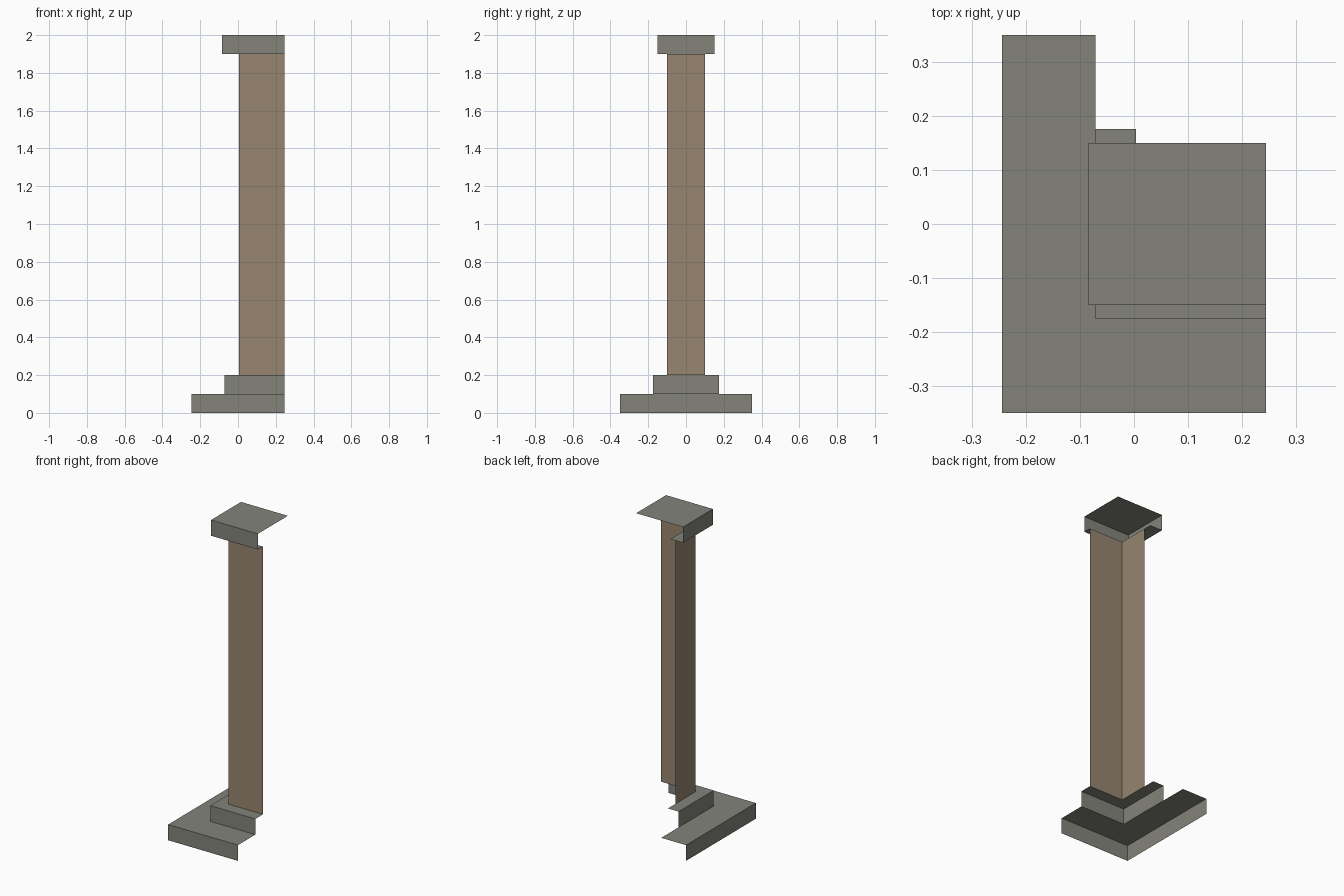
import bpy, bmesh

if "Cube" in bpy.data.objects:
    bpy.data.objects.remove(bpy.data.objects["Cube"])

XR = 0.245  # open right end shared by every part


def material(name, rgb):
    m = bpy.data.materials.new(name)
    m.diffuse_color = (*rgb, 1)
    m.use_nodes = True
    m.node_tree.nodes["Principled BSDF"].inputs["Base Color"].default_value = m.diffuse_color
    return m


stone = material("grey_stone", (0.230, 0.230, 0.198))
shaft = material("brown_stone", (0.308, 0.235, 0.160))


def flat(x0, x1, y0, y1, z, down=False):
    q = [(x0, y0, z), (x1, y0, z), (x1, y1, z), (x0, y1, z)]
    return q[::-1] if down else q


def walls(x, y, z0, z1):
    """Front and left walls only; the back and right stay open."""
    return [[(x, -y, z0), (XR, -y, z0), (XR, -y, z1), (x, -y, z1)],
            [(x, y, z0), (x, -y, z0), (x, -y, z1), (x, y, z1)]]


def ledge(x, y, xi, yi, z, down=False):
    """L-shaped ledge between an outer corner and an inner corner."""
    return [flat(x, xi, -y, -yi, z, down), flat(xi, XR, -y, -yi, z, down),
            flat(x, xi, -yi, y, z, down)]


def build(name, quads, mat):
    bm = bmesh.new()
    for q in quads:
        bm.faces.new([bm.verts.new(p) for p in q])
    bmesh.ops.remove_doubles(bm, verts=bm.verts, dist=1e-5)
    # merge the coplanar ledge pieces into one face
    bmesh.ops.dissolve_limit(bm, angle_limit=0.01, verts=bm.verts, edges=bm.edges)
    me = bpy.data.meshes.new(name)
    bm.to_mesh(me)
    bm.free()
    me.materials.append(mat)
    bpy.context.collection.objects.link(bpy.data.objects.new(name, me))


# stepped base
build("lower_base", walls(-0.245, 0.35, 0, 0.1)
      + ledge(-0.245, 0.35, -0.071, 0.175, 0.1), stone)
build("upper_base", walls(-0.071, 0.176, 0.1, 0.2)
      + ledge(-0.071, 0.176, 0.004, 0.1, 0.2), stone)
# pillar shaft
build("pillar_shaft", walls(0.004, 0.1, 0.2, 1.9), shaft)
# cap with full top and an underside lip
build("cap", walls(-0.084, 0.15, 1.9, 2.0)
      + [flat(-0.084, XR, -0.15, 0.15, 2.0)]
      + ledge(-0.084, 0.15, 0.004, 0.1, 1.9, True), stone)
